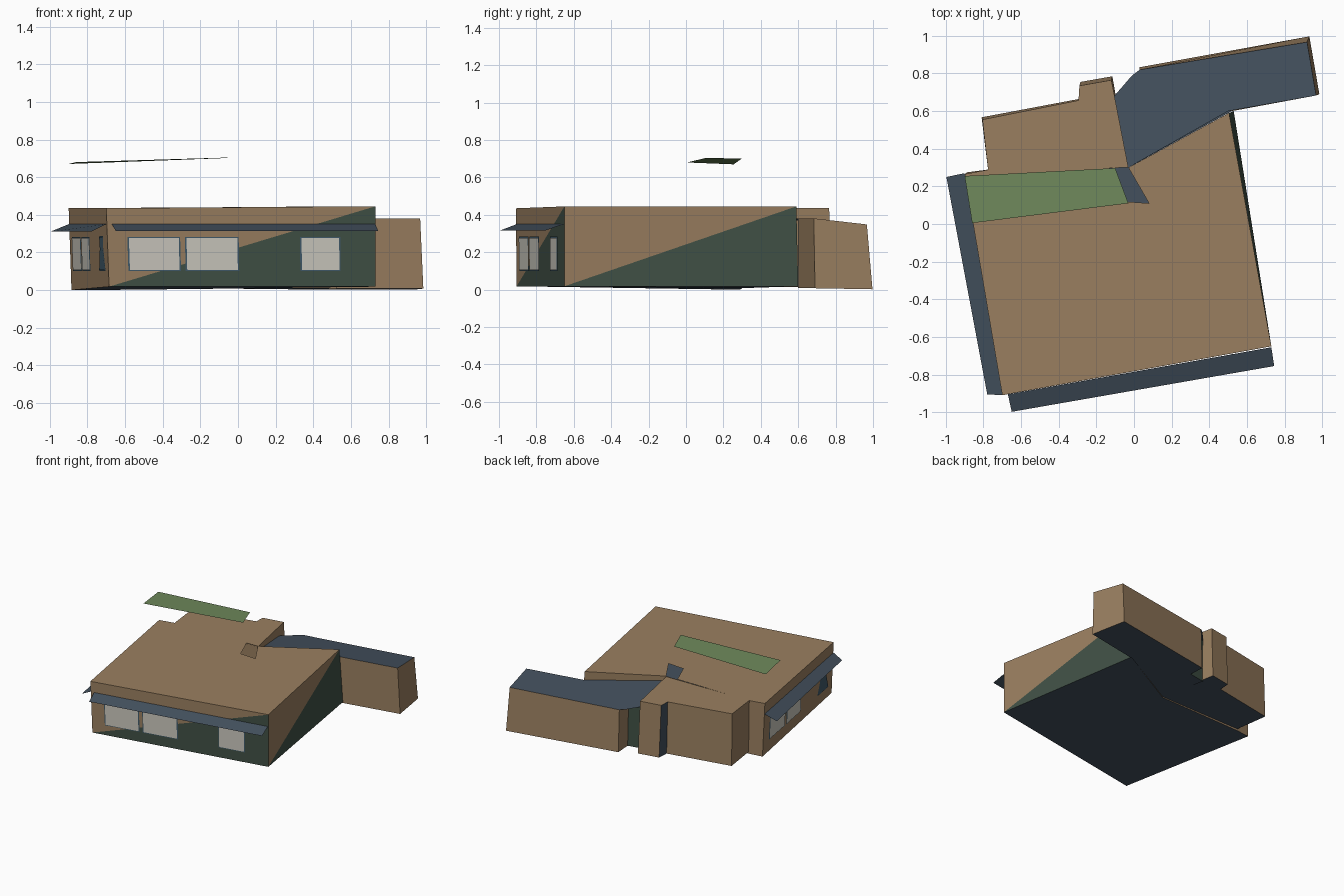
import bpy
from mathutils import Vector

if "Cube" in bpy.data.objects:
    bpy.data.objects.remove(bpy.data.objects["Cube"])


def mat(name, r, g, b):
    m = bpy.data.materials.new(name)
    lin = [((c / 255 + 0.055) / 1.055) ** 2.4 for c in (r, g, b)]
    m.diffuse_color = (*lin, 1)
    m.use_nodes = True
    m.node_tree.nodes["Principled BSDF"].inputs["Base Color"].default_value = m.diffuse_color
    return m


TAN = mat("tan_wall", 154, 127, 96)
GREEN = mat("dark_green_wall", 64, 80, 69)
SLATE = mat("slate", 67, 80, 93)
LEAF = mat("light_green", 110, 136, 91)
GLASS = mat("pale_glass", 203, 200, 190)
FRAME = mat("blue_frame", 64, 90, 106)


def build(name, faces):
    """Make one object from (points, material) faces."""
    verts, polys, mats, ids = [], [], [], []
    for pts, m in faces:
        polys.append(range(len(verts), len(verts) + len(pts)))
        verts += pts
        if m not in mats:
            mats.append(m)
        ids.append(mats.index(m))
    me = bpy.data.meshes.new(name)
    me.from_pydata(verts, [], [list(p) for p in polys])
    for m in mats:
        me.materials.append(m)
    for p, i in zip(me.polygons, ids):
        p.material_index = i
    ob = bpy.data.objects.new(name, me)
    bpy.context.collection.objects.link(ob)
    return ob


def walls(name, bottom, top, colours):
    """Ring of walls; a colour pair splits the wall along its diagonal."""
    faces, n = [], len(bottom)
    for i, c in enumerate(colours):
        a, b, c1, d = bottom[i], bottom[(i + 1) % n], top[(i + 1) % n], top[i]
        if c is None:
            continue
        if isinstance(c, tuple):
            faces += [([a, b, c1], c[0]), ([a, c1, d], c[1])]
        else:
            faces.append(([a, b, c1, d], c))
    # floor under the same outline
    faces.append((list(reversed(bottom)), SLATE))
    build(name, faces)


def at(pts, z):
    return [(x, y, z) for x, y in pts]


# Main block: painted diagonals on the front and east walls
low = [(-0.685, -0.905, 0.018), (0.73, -0.65, 0.018), (0.53, 0.60, 0.018),
       (-0.03, 0.30, 0.008), (-0.77, 0.29, 0.0), (-0.885, 0.275, 0.0)]
high = [(-0.70, -0.91, 0.435), (0.73, -0.65, 0.445), (0.505, 0.59, 0.445),
        (-0.03, 0.30, 0.44), (-0.77, 0.29, 0.435), (-0.90, 0.265, 0.435)]
split = (GREEN, TAN)
walls("main_walls", low, high, [split, split, TAN, TAN, TAN, TAN])

# Main roof, with an open notch at the back
notch = [(-0.03, 0.30, 0.44), (0.08, 0.11, 0.44), (-0.06, 0.12, 0.44),
         (-0.13, 0.298, 0.44)]
build("main_roof", [(high[:3] + notch + high[4:], TAN)])

# Rear extension with a small bump-out
ext_low = [(-0.03, 0.30), (-0.115, 0.785), (-0.285, 0.755),
           (-0.29, 0.665), (-0.81, 0.567), (-0.77, 0.29)]
ext_high = [(-0.03, 0.30), (-0.12, 0.765), (-0.29, 0.735),
            (-0.295, 0.657), (-0.806, 0.555), (-0.775, 0.285)]
walls("extension_walls", at(ext_low, 0.015), at(ext_high, 0.436),
      [TAN, TAN, SLATE, TAN, TAN, None])
build("extension_roof", [(at(ext_high, 0.436), TAN)])


# Rear wing under a sloping slate roof
def slope(x, y):
    return (x, y, 0.437 - 0.113 * (0.98 * y - 0.18 * x))


wing_low = [(-0.03, 0.30), (0.52, 0.60), (0.985, 0.69), (0.932, 0.997),
            (0.03, 0.833), (0.035, 0.705), (-0.105, 0.68)]
wing_high = [(-0.03, 0.30), (0.50, 0.60), (0.968, 0.683), (0.92, 0.967),
             (0.03, 0.82), (0.03, 0.70), (-0.105, 0.68)]
walls("wing_walls", [(x, y, 0.02 - 0.018 * y) for x, y in wing_low],
      [slope(*p) for p in wing_high],
      [None, TAN, TAN, TAN, TAN, GREEN, None])
roof = wing_high[:5] + [(-0.01, 0.79), (-0.105, 0.68)]
build("wing_roof", [([slope(*p) for p in roof], SLATE)])

# Awnings along the front and west walls
build("front_awning", [([(-0.65, -0.998, 0.315), (0.745, -0.755, 0.315),
                         (0.73, -0.655, 0.35), (-0.67, -0.905, 0.35)], SLATE)])
build("west_awning", [([(-0.70, -0.91, 0.35), (-0.90, 0.27, 0.35),
                        (-0.997, 0.25, 0.31), (-0.78, -0.905, 0.31)], SLATE)])

# Raised green panel above the roof
build("floating_panel", [([(-0.86, 0.005, 0.68), (-0.03, 0.11, 0.705),
                           (-0.10, 0.297, 0.70), (-0.90, 0.255, 0.67)], LEAF)])


def wall_plate(name, i, j, t0, t1, z0, z1, shape, inner):
    """Framed plate on the main wall running from corner i to corner j."""
    la, lb, ha, hb = (Vector(v) for v in (low[i], low[j], high[i], high[j]))
    out = (lb - la).cross(Vector((0, 0, 1))).normalized()

    def place(u, v, gap):
        t, z = t0 + (t1 - t0) * u, z0 + (z1 - z0) * v
        s = (z - 0.018) / 0.42
        p = la.lerp(lb, t).lerp(ha.lerp(hb, t), s) + out * gap
        return (p.x, p.y, z)

    length = (lb - la).length * (t1 - t0)
    ku, kv = 1 - 0.016 / length, 1 - 0.012 / (z1 - z0)
    outer = [place(u, v, 0.004) for u, v in shape]
    inset = [place(0.5 + (u - 0.5) * ku, 0.5 + (v - 0.5) * kv, 0.007)
             for u, v in shape]
    build(name, [(outer, FRAME), (inset, inner)])


RECT = [(0, 0), (1, 0), (1, 1), (0, 1)]
SHAPED = [(0, 0), (1, 0), (0.75, 0.65), (0.8, 1), (0.2, 1), (0.25, 0.65)]

# Front windows
for k, (x0, x1) in enumerate([(-0.585, -0.305), (-0.28, 0.005), (0.33, 0.545)]):
    wall_plate(f"front_window_{k + 1}", 0, 1, (x0 + 0.69) / 1.42,
               (x1 + 0.69) / 1.42, 0.10, 0.283, RECT, GLASS)

# West windows and the narrow shaped opening (corner order runs back to front)
for k, (t0, t1) in enumerate([(0.08, 0.31), (0.33, 0.54)]):
    wall_plate(f"west_window_{k + 1}", 5, 0, t0, t1, 0.10, 0.283, RECT, GLASS)
wall_plate("west_shaped_opening", 5, 0, 0.78, 0.94, 0.10, 0.288, SHAPED, FRAME)
